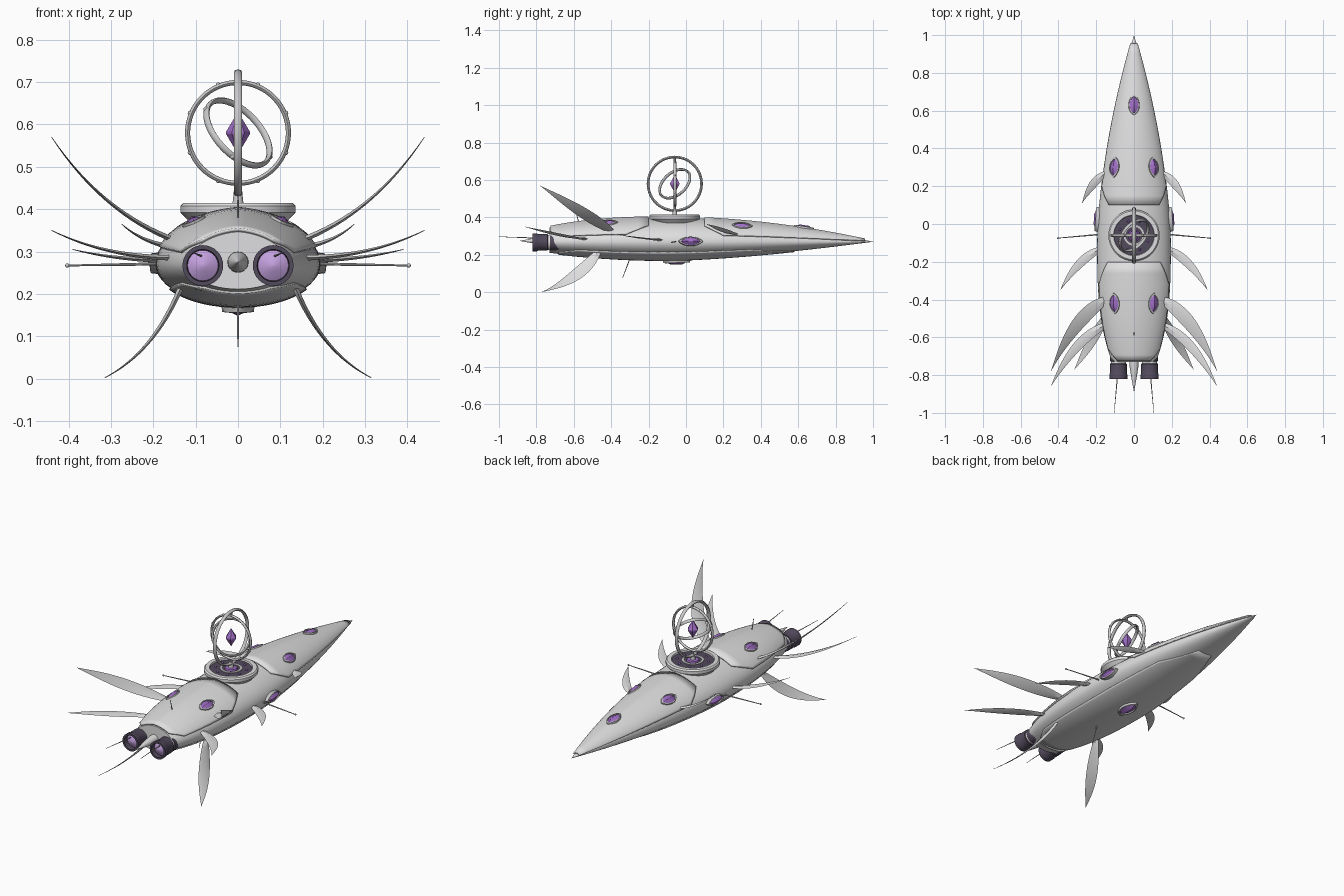
import bpy, bmesh, math
from mathutils import Vector, Matrix

if "Cube" in bpy.data.objects:
    bpy.data.objects.remove(bpy.data.objects["Cube"])

def mat(name, c):
    m = bpy.data.materials.new(name)
    m.diffuse_color = (*c, 1)
    m.use_nodes = True
    m.node_tree.nodes["Principled BSDF"].inputs["Base Color"].default_value = m.diffuse_color
    return m

HULL = mat("pale grey", (0.74, 0.74, 0.75))
TRIM = mat("mid grey", (0.58, 0.58, 0.59))
DARK = mat("dark plum", (0.085, 0.068, 0.108))
GEM = mat("violet", (0.36, 0.16, 0.58))
GLOW = mat("light violet", (0.54, 0.35, 0.72))

def finish(bm, name, mats, angle=35):
    bmesh.ops.recalc_face_normals(bm, faces=bm.faces)
    me = bpy.data.meshes.new(name)
    bm.to_mesh(me)
    bm.free()
    for m in mats:
        me.materials.append(m)
    me.shade_smooth()
    me.set_sharp_from_angle(angle=math.radians(angle))
    ob = bpy.data.objects.new(name, me)
    bpy.context.collection.objects.link(ob)
    return ob

def loft(name, rings, mats, closed=True, caps=True, angle=35, index=lambda r: 0):
    """Skin a list of equal-length point rings; index gives the material per band."""
    bm = bmesh.new()
    vs = [[bm.verts.new(p) for p in ring] for ring in rings]
    n = len(rings[0])
    for r in range(len(vs) - 1):
        for i in range(n if closed else n - 1):
            j = (i + 1) % n
            f = bm.faces.new((vs[r][i], vs[r][j], vs[r + 1][j], vs[r + 1][i]))
            f.material_index = index(r)
    if caps and closed:
        bm.faces.new(vs[0])
        bm.faces.new(vs[-1]).material_index = index(len(vs) - 2)
    bmesh.ops.remove_doubles(bm, verts=bm.verts, dist=1e-5)
    return finish(bm, name, mats, angle)

def lathe(name, profile, centre, axis, m, sides=32, angle=35):
    """Revolve (radius, height) pairs about an axis through centre."""
    rot = Vector(axis).to_track_quat('Z', 'Y')
    rings = []
    for r, h in profile:
        r = max(r, 1e-4)
        rings.append([Vector(centre) + rot @ Vector((r * math.cos(2 * math.pi * k / sides),
                      r * math.sin(2 * math.pi * k / sides), h)) for k in range(sides)])
    return loft(name, rings, [m], angle=angle)

def rod(name, a, b, r0, r1, m=TRIM):
    a, b = Vector(a), Vector(b)
    return lathe(name, [(r0, 0), (r1, (b - a).length)], a, b - a, m, 8)

def ball(name, p, r, m=TRIM):
    bm = bmesh.new()
    bmesh.ops.create_uvsphere(bm, u_segments=12, v_segments=8, radius=r,
                              matrix=Matrix.Translation(p))
    return finish(bm, name, [m], 60)

# ---- hull surface: y along the ship, a = angle from the softly creased top ridge
def P(y, a, off=0.0):
    if y > -0.1:
        s = min(1, (y + 0.1) / 1.1)
        w, t, b = 1 - s**1.7, 1 - s**1.9, 1 - s**1.5
    else:
        s = (-0.1 - y) / 0.63
        w, t, b = 1 - 0.4 * s**3, 1 - 0.4 * s**2.5, 1 - 0.4 * s**2
    c, sn = math.cos(a), math.sin(a)
    if c > 0:
        z = (0.128 * t + off) * (0.88 * c + 0.12 * (1 - abs(sn)))
    else:
        z = (0.098 * b + off) * c
    return Vector(((0.195 * w + off) * sn, y, 0.27 + z))

N = 48
stations = [-0.73 + 1.73 * i / 40 for i in range(40)] + [0.985, 0.9995]
loft("hull", [[P(y, 2 * math.pi * k / N) for k in range(N)] for y in stations], [HULL])

# ---- armour plates following the hull, cut narrower at their ends
def plate(name, keys, centre=0.0, off=0.004):
    rings = []
    for (y0, a0), (y1, a1) in zip(keys, keys[1:]):
        steps = max(2, int(abs(y1 - y0) / 0.05))
        for s in range(steps + (y1 == keys[-1][0])):
            f = s / steps
            y, lim = y0 + (y1 - y0) * f, math.radians(a0 + (a1 - a0) * f)
            rings.append([P(y, centre + lim * k / 12, off) for k in range(-12, 13)])
    ob = loft(name, rings, [HULL], closed=False, angle=16)
    mod = ob.modifiers.new("thickness", 'SOLIDIFY')
    mod.thickness, mod.offset = 0.008, 0

plate("front_deck_plate", [(0.10, 44), (0.20, 72), (0.955, 74)])
plate("rear_deck_plate", [(-0.20, 44), (-0.32, 70), (-0.66, 70), (-0.725, 44)])
plate("belly_plate", [(-0.68, 35), (-0.58, 55), (0.35, 55), (0.58, 22)], math.pi, 0.001)

# ---- almond gems in raised frames, set on the hull
def eye(name, y, a, size=1.0, slim=1.0):
    o = P(y, a, 0.006)
    u = (P(y + 0.01, a) - P(y - 0.01, a)).normalized()
    v = (P(y, a + 0.01) - P(y, a - 0.01)).normalized()
    n = u.cross(v)
    if n.dot(P(y, a, 0.1) - P(y, a)) < 0:
        n = -n
    # each ring: length scale, width scale, height; the gem rises to a long ridge
    rings = []
    for su, sv, h in [(1.34, 1.3, -0.012), (1.24, 1.2, 0.007), (1.02, 1.02, 0.008),
                      (1.0, 1.0, 0.003), (0.55, 0.02, 0.014)]:
        ring = []
        for k in range(20):
            c, s = math.cos(math.pi * k / 10), math.sin(math.pi * k / 10)
            ring.append(o + size * (u * 0.044 * su * c + v * 0.024 * slim * sv * s * abs(s)**0.5 + n * h))
        rings.append(ring)
    loft(name, rings, [TRIM, GEM], index=lambda r: int(r > 2), angle=25)

eye("nose_gem", 0.63, 0)
eye("belly_gem", -0.05, math.pi, 1.3)
for s in (-1, 1):
    eye("front_gem", 0.30, s * 0.67)
    eye("rear_gem", -0.42, s * 0.57)
    eye("side_gem", 0.025, s * 1.55, 1.15, 0.72)

# ---- curved blade fins: root, control and tip points, blade width
fins = {
    "upper_fin": ((0.145, -0.40, 0.325), (0.32, -0.49, 0.39), (0.44, -0.78, 0.57), 0.085),
    "middle_fin": ((0.14, -0.53, 0.285), (0.31, -0.60, 0.285), (0.44, -0.86, 0.35), 0.055),
    "lower_fin": ((0.135, -0.47, 0.215), (0.20, -0.58, 0.06), (0.315, -0.77, 0.002), 0.075),
    "forward_fin": ((0.15, 0.27, 0.31), (0.225, 0.225, 0.32), (0.275, 0.11, 0.365), 0.048),
    "waist_fin": ((0.17, -0.13, 0.28), (0.29, -0.175, 0.28), (0.39, -0.35, 0.305), 0.05),
}
for name, (r, c, t, width) in fins.items():
    for side in (-1, 1):
        A, B, C = (Vector((p[0] * side, p[1], p[2])) for p in (r, c, t))
        rings = []
        for i in range(17):
            f = i / 16
            p = A * (1 - f)**2 + B * 2 * f * (1 - f) + C * f * f
            tan = ((B - A) * (1 - f) + (C - B) * f).normalized()
            wide = (Vector((0, 1, 0)) - tan * tan.y).normalized()
            w = width * 0.6 * (1 - f)**1.15 * (0.35 + 2.6 * f) + 0.0004
            th = 0.006 * (1 - f) + 0.0008
            nrm = tan.cross(wide)
            rings.append([p + wide * w, p + nrm * th, p - wide * w, p - nrm * th])
        loft(name, rings, [HULL], angle=25)

# ---- engines, tail cone and antennae
for s in (-1, 1):
    c = (s * 0.083, -0.68, 0.267)
    back = (0, -1, 0)
    lathe("engine_mount", [(0.038, -0.01), (0.043, 0), (0.043, 0.046), (0.036, 0.05)], c, back, DARK)
    lathe("engine_collar", [(0.040, 0.047), (0.040, 0.060)], c, back, HULL)
    lathe("engine_shell", [(0.038, 0.058), (0.045, 0.06), (0.045, 0.112), (0.048, 0.117),
          (0.048, 0.14), (0.038, 0.14), (0.035, 0.10)], c, back, DARK)
    lathe("engine_glow", [(0.036, 0.101), (0.036, 0.115), (0.014, 0.128), (0, 0.132)], c, back, GLOW)
    rod("engine_spike", (s * 0.088, -0.81, 0.29), (s * 0.105, -1.0, 0.297), 0.003, 0.001)
    rod("side_antenna", (s * 0.18, -0.055, 0.271), (s * 0.405, -0.075, 0.267), 0.004, 0.002)
    ball("antenna_tip", (s * 0.403, -0.075, 0.267), 0.005)
lathe("tail_cone", [(0.025, 0), (0.024, 0.03), (0.013, 0.10), (0, 0.17)], (0, -0.72, 0.275), (0, -1, 0), HULL)
rod("belly_antenna", (0, -0.30, 0.18), (0, -0.34, 0.075), 0.003, 0.0015)
rod("deck_antenna", (0, -0.57, 0.36), (0, -0.59, 0.435), 0.003, 0.0015)

# ---- round dais and pedestal
Y = -0.06
up = (0, 0, 1)
lathe("dais_rim", [(0.115, 0.37), (0.128, 0.384), (0.136, 0.392), (0.136, 0.408), (0.129, 0.415),
      (0.108, 0.415), (0.105, 0.405)], (0, Y, 0), up, HULL, 48)
lathe("dais_floor", [(0.106, 0.395), (0.106, 0.407)], (0, Y, 0), up, DARK, 48)
lathe("dais_inlay", [(0.055, 0.40), (0.055, 0.410), (0.045, 0.410), (0.045, 0.40)], (0, Y, 0), up, TRIM)
lathe("dais_core", [(0.036, 0.40), (0.030, 0.414), (0, 0.416)], (0, Y, 0), up, GEM, 12)
for k in range(8):
    a = math.pi * k / 4 + math.pi / 8
    ball("dais_stud", (0.08 * math.cos(a), Y + 0.08 * math.sin(a), 0.407), 0.006, GEM)
lathe("pedestal", [(0.018, 0.40), (0.012, 0.42), (0.010, 0.442)], (0, Y, 0), up, TRIM, 16)

# ---- nested rings with small studs around the floating crystal
centre = Vector((0, Y, 0.58))
def ring(name, axis, r, thick, width, studs):
    rot = Vector(axis).to_track_quat('Z', 'Y')
    n = rot @ Vector((0, 0, 1))
    rings = []
    for k in range(65):
        a = 2 * math.pi * k / 64
        d = rot @ Vector((math.cos(a), math.sin(a), 0))
        rings.append([centre + d * (r + thick * math.cos(b)) + n * width * math.sin(b)
                      for b in [math.pi * j / 4 for j in range(8)]])
    loft(name, rings, [TRIM], caps=False, angle=50)
    for k in range(studs):
        a = 2 * math.pi * (k + 0.5) / studs
        ball(name + "_stud", centre + rot @ Vector((math.cos(a), math.sin(a), 0)) * (r + thick * 0.5), 0.006)

ring("outer_ring", (1, 0, 0), 0.143, 0.007, 0.010, 0)
ring("middle_ring", (0, 1, 0), 0.119, 0.006, 0.008, 8)
ring("inner_ring", (0.62, -0.52, 0.59), 0.095, 0.006, 0.009, 4)
for s in (-1, 1):
    rod("ring_pivot", centre + Vector((0, 0, s * 0.115)), centre + Vector((0, 0, s * 0.14)), 0.006, 0.006)
lathe("crystal", [(0, -0.05), (0.028, -0.003), (0.028, 0.003), (0, 0.05)], centre, up, GEM, 6, 10)
